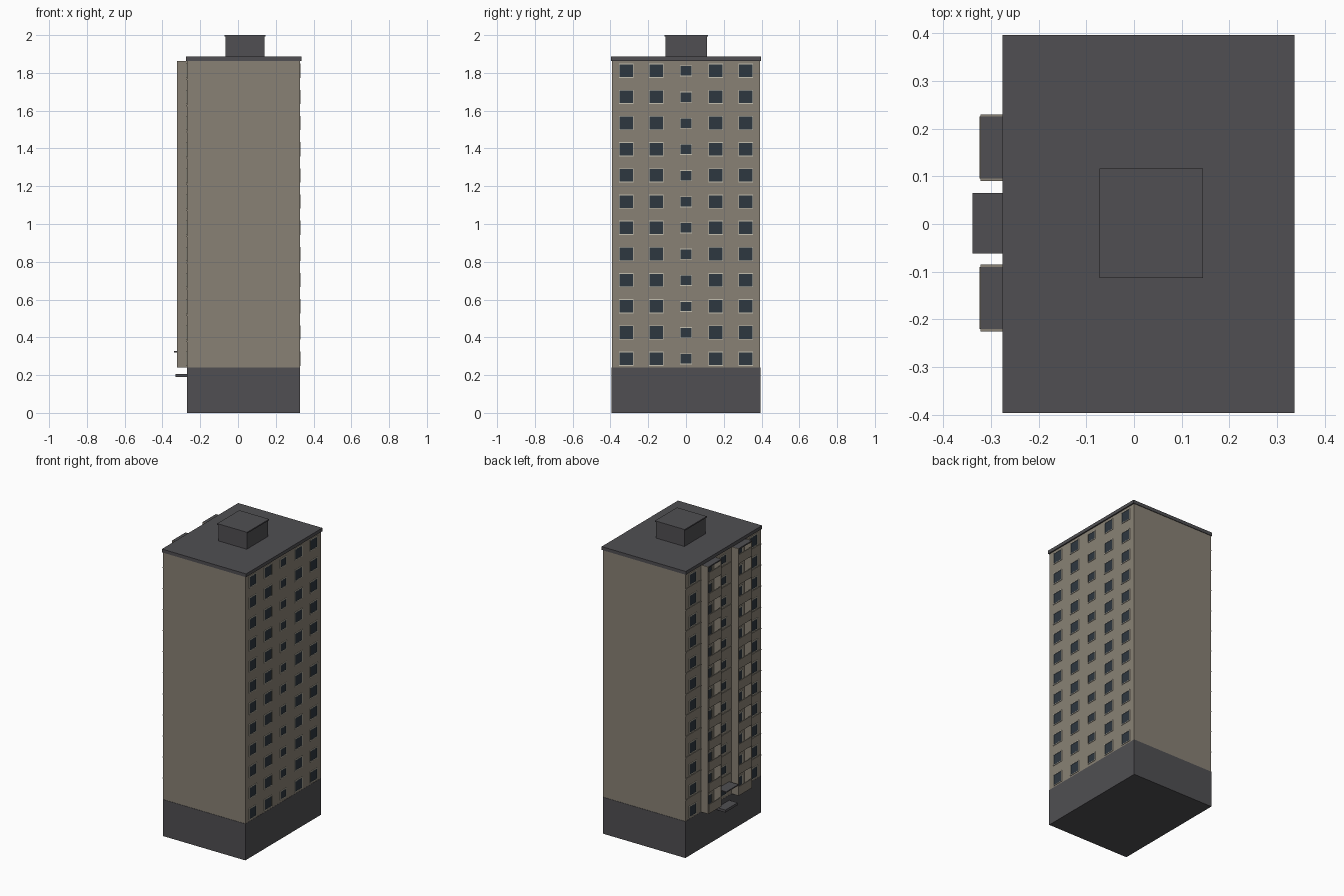
import bpy
import bmesh
from mathutils import Vector

cube = bpy.data.objects.get("Cube")
if cube:
    bpy.data.objects.remove(cube)


def material(name, rgb):
    m = bpy.data.materials.new(name)
    m.use_nodes = True
    m.diffuse_color = (*rgb, 1)
    m.node_tree.nodes["Principled BSDF"].inputs["Base Color"].default_value = (*rgb, 1)
    return m


TAN = material("tan panel", (0.25, 0.222, 0.178))
GREY = material("dark grey concrete", (0.08, 0.078, 0.085))
GLASS = material("dark blue glass", (0.027, 0.038, 0.05))
FRAME = material("cream frame", (0.55, 0.52, 0.43))


def boxes(name, mat, items):
    """One object made of boxes given as (low corner, high corner)."""
    bm = bmesh.new()
    for lo, hi in items:
        lo, hi = Vector(lo), Vector(hi)
        verts = bmesh.ops.create_cube(bm, size=1)["verts"]
        bmesh.ops.scale(bm, vec=hi - lo, verts=verts)
        bmesh.ops.translate(bm, vec=(lo + hi) / 2, verts=verts)
    mesh = bpy.data.meshes.new(name)
    bm.to_mesh(mesh)
    bm.free()
    mesh.materials.append(mat)
    obj = bpy.data.objects.new(name, mesh)
    bpy.context.collection.objects.link(obj)
    return obj


LEFT, RIGHT, HALF = -0.27, 0.328, 0.392
BASE_TOP, WALL_TOP = 0.24, 1.864
FLOORS, PITCH = 12, 0.1386
floor_z = [BASE_TOP + i * PITCH for i in range(FLOORS)]

# Main masses
boxes("base", GREY, [((LEFT - 0.001, -HALF - 0.002, 0), (RIGHT + 0.001, HALF + 0.002, BASE_TOP))])
boxes("tower_walls", TAN, [((LEFT, -HALF, BASE_TOP), (RIGHT, HALF, WALL_TOP))])
boxes("roof_slab", GREY, [((-0.276, -0.396, WALL_TOP), (0.336, 0.396, 1.886))])
boxes("roof_house", GREY, [((-0.067, -0.109, 1.886), (0.14, 0.112, 1.992))])
boxes("roof_house_cap", GREY, [((-0.072, -0.113, 1.992), (0.145, 0.116, 2.0))])

# Windows: a pane with four frame bars, on both long walls
panes, bars = [], []


def window(wall_x, side, y, z, w, h):
    def slab(y0, y1, z0, z1, depth):
        a, b = sorted((wall_x - side * 0.002, wall_x + side * depth))
        return (a, y0, z0), (b, y1, z1)
    y0, y1, z0, z1, t = y - w / 2, y + w / 2, z - h / 2, z + h / 2, 0.004
    panes.append(slab(y0 + t, y1 - t, z0 + t, z1 - t, 0.001))
    bars.append(slab(y0, y1, z0, z0 + t, 0.004))
    bars.append(slab(y0, y1, z1 - t, z1, 0.004))
    bars.append(slab(y0, y0 + t, z0 + t, z1 - t, 0.004))
    bars.append(slab(y1 - t, y1, z0 + t, z1 - t, 0.004))


for z in floor_z:
    for wall_x, side in ((RIGHT, 1), (LEFT, -1)):
        for y in (-0.316, -0.158, 0.158, 0.316):
            window(wall_x, side, y, z + 0.047, 0.078, 0.075)
        window(wall_x, side, 0, z + 0.046, 0.066, 0.058)
boxes("window_glass", GLASS, panes)
boxes("window_frames", FRAME, bars)

# Balcony stacks: side fins, floor slabs, parapets and a top cover
fins, slabs, parapets = [], [], []
OUT, THICK = -0.322, 0.005
for y0, y1 in ((0.09, 0.23), (-0.225, -0.085)):
    for y in (y0, y1 - THICK):
        fins.append(((OUT, y, BASE_TOP), (LEFT, y + THICK, WALL_TOP)))
    for z in floor_z:
        slabs.append(((OUT + 0.001, y0 + THICK, z), (LEFT, y1 - THICK, z + 0.008)))
        parapets.append(((OUT - 0.002, y0 + THICK, z), (OUT + 0.004, y1 - THICK, z + 0.06)))
    slabs.append(((OUT, y0 + THICK, WALL_TOP - 0.008), (LEFT, y1 - THICK, WALL_TOP)))
boxes("balcony_fins", TAN, fins)
boxes("balcony_slabs", GREY, slabs)
boxes("balcony_parapets", TAN, parapets)

# Thin floor courses on the balcony wall
boxes("floor_courses", TAN,
      [((LEFT - 0.003, -HALF, z - 0.003), (LEFT, HALF, z + 0.003)) for z in floor_z[1:]])

# Entrance canopy and the thin ledge above it
boxes("entrance_canopy", GREY, [((-0.332, -0.062, 0.19), (LEFT, 0.065, 0.206))])
boxes("entrance_ledge", GREY, [((-0.339, -0.062, 0.321), (LEFT, 0.065, 0.328))])
